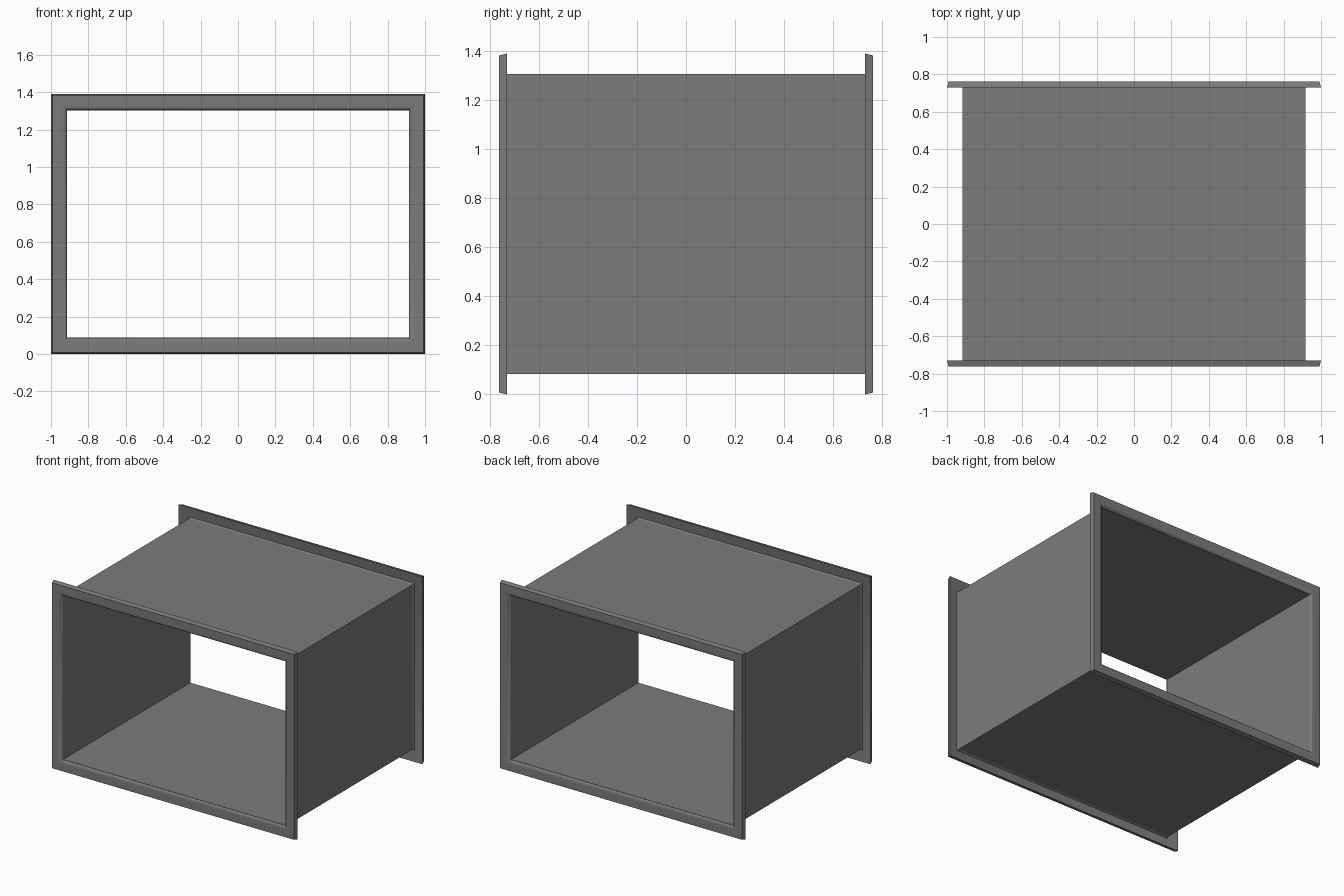
import bpy, bmesh

if "Cube" in bpy.data.objects:
    bpy.data.objects.remove(bpy.data.objects["Cube"])

H = 1.39          # overall height
mat = bpy.data.materials.new("duct grey")
mat.diffuse_color = (0.2, 0.2, 0.2, 1)
mat.use_nodes = True
mat.node_tree.nodes["Principled BSDF"].inputs["Base Color"].default_value = mat.diffuse_color


def ring_sweep(name, profile, closed):
    """Sweep (inset from outer rectangle, y) points round a mitred rectangle."""
    bm = bmesh.new()
    rings = []
    for d, y in profile:
        x = 1 - d
        rings.append([bm.verts.new(p) for p in
                      ((-x, y, d), (x, y, d), (x, y, H - d), (-x, y, H - d))])
    n = len(rings)
    for i in range(n if closed else n - 1):
        a, b = rings[i], rings[(i + 1) % n]
        for k in range(4):
            j = (k + 1) % 4
            bm.faces.new((a[k], a[j], b[j], b[k]))
    bmesh.ops.recalc_face_normals(bm, faces=bm.faces)
    me = bpy.data.meshes.new(name)
    bm.to_mesh(me)
    bm.free()
    me.materials.append(mat)
    ob = bpy.data.objects.new(name, me)
    bpy.context.collection.objects.link(ob)
    bpy.context.view_layer.objects.active = ob
    ob.select_set(True)
    bpy.ops.object.shade_smooth_by_angle(angle=0.6)
    ob.select_set(False)
    return ob


# thin-walled rectangular duct
ring_sweep("duct_walls", [(0.084, -0.745), (0.084, 0.745),
                          (0.087, 0.745), (0.087, -0.745)], True)

# end flanges: flared rim, flat face, rounded inner lip, sloping back
flange = [(0.0, 0.73), (0.008, 0.762), (0.06, 0.762), (0.074, 0.759),
          (0.083, 0.751), (0.087, 0.738), (0.084, 0.738), (0.078, 0.75)]
for name, s in (("front_flange", -1), ("back_flange", 1)):
    ring_sweep(name, [(d, s * y) for d, y in flange], True)
